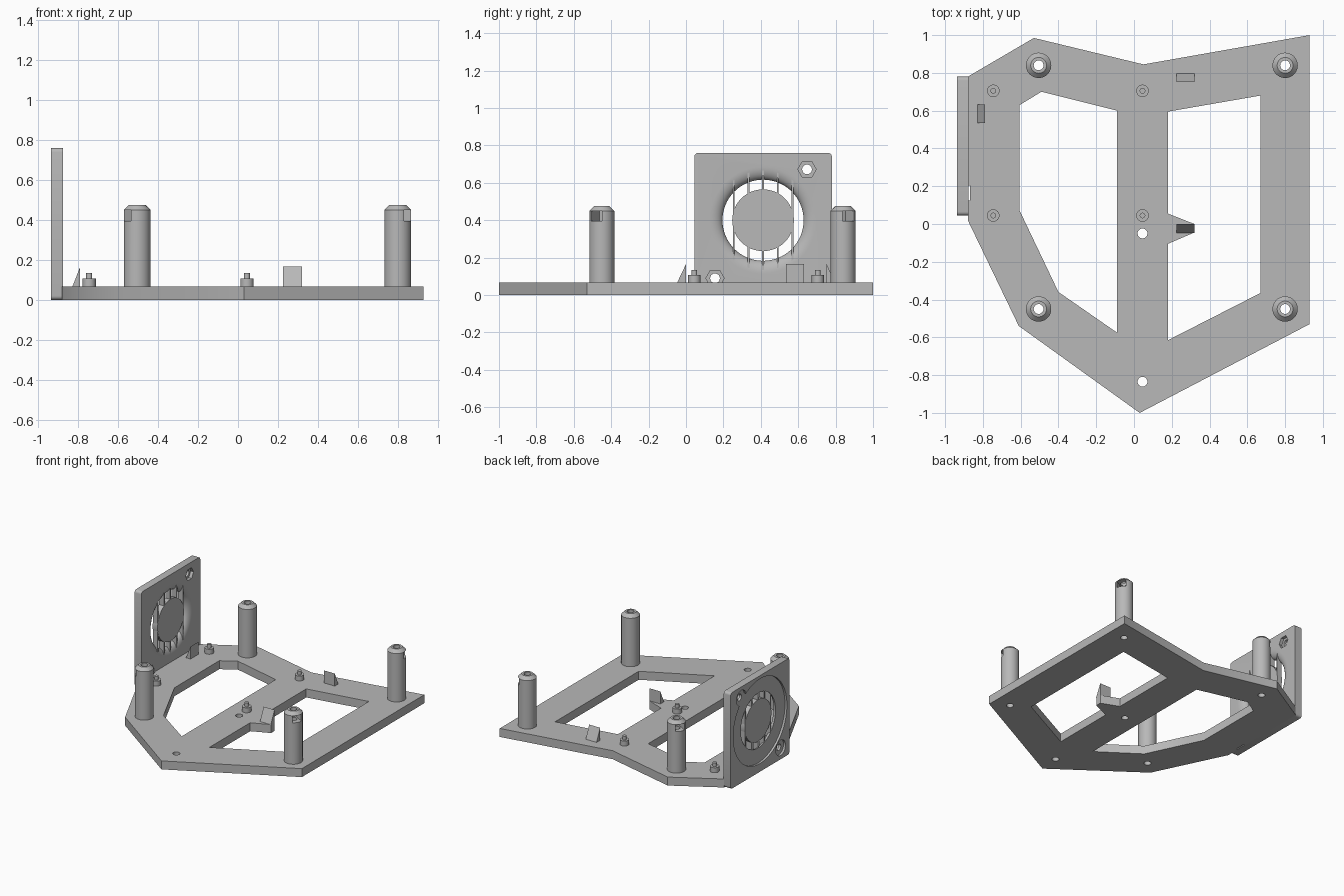
import bpy, bmesh, math
from mathutils import Vector, Matrix

old = bpy.data.objects.get("Cube")
if old:
    bpy.data.objects.remove(old, do_unlink=True)

grey = bpy.data.materials.new("plastic grey")
grey.use_nodes = True
colour = (0.48, 0.48, 0.48, 1)
grey.diffuse_color = colour
grey.node_tree.nodes["Principled BSDF"].inputs["Base Color"].default_value = colour

TOP = 0.067                      # top of the base
OUT, REC, INN = -0.937, -0.92, -0.876   # fan panel depths along x
FAN_Y, FAN_Z = 0.412, 0.40


def finish(name, bm):
    bmesh.ops.recalc_face_normals(bm, faces=bm.faces)
    mesh = bpy.data.meshes.new(name)
    bm.to_mesh(mesh)
    bm.free()
    mesh.materials.append(grey)
    ob = bpy.data.objects.new(name, mesh)
    bpy.context.collection.objects.link(ob)
    return ob


def prism(name, pts, lo, hi, axis="z"):
    """Extrude a 2D outline along an axis; outlines are xy, xz or yz."""
    place = {"z": lambda a, b, c: (a, b, c),
             "y": lambda a, b, c: (a, c, b),
             "x": lambda a, b, c: (c, a, b)}[axis]
    bm = bmesh.new()
    face = bm.faces.new([bm.verts.new(place(a, b, lo)) for a, b in pts])
    moved = bmesh.ops.extrude_face_region(bm, geom=[face])["geom"]
    shift = Vector(place(0, 0, hi - lo))
    bmesh.ops.translate(bm, vec=shift, verts=[v for v in moved if isinstance(v, bmesh.types.BMVert)])
    return finish(name, bm)


def rect(a0, a1, b0, b1):
    return [(a0, b0), (a1, b0), (a1, b1), (a0, b1)]


def ring(a, b, r, n=32):
    return [(a + r * math.cos(math.tau * i / n), b + r * math.sin(math.tau * i / n)) for i in range(n)]


def lathe(name, profile, matrix, n=40):
    """Closed solid turned from (radius, height) points."""
    bm = bmesh.new()
    rows = [[bm.verts.new(matrix @ Vector((x, y, h))) for x, y in ring(0, 0, r, n)] for r, h in profile]
    for low, high in zip(rows, rows[1:]):
        for i in range(n):
            j = (i + 1) % n
            bm.faces.new((low[i], low[j], high[j], high[i]))
    bm.faces.new(rows[0])
    bm.faces.new(rows[-1])
    return finish(name, bm)


def cut(ob, cutters):
    """Subtract each cutter, bake the result and delete the cutters."""
    for c in cutters:
        mod = ob.modifiers.new("cut", "BOOLEAN")
        mod.operation, mod.solver, mod.object = "DIFFERENCE", "EXACT", c
    deps = bpy.context.evaluated_depsgraph_get()
    mesh = bpy.data.meshes.new_from_object(ob.evaluated_get(deps))
    ob.modifiers.clear()
    ob.data = mesh
    mesh.materials.clear()
    mesh.materials.append(grey)
    for c in cutters:
        bpy.data.objects.remove(c, do_unlink=True)


def smooth(ob):
    bpy.ops.object.select_all(action="DESELECT")
    ob.select_set(True)
    bpy.context.view_layer.objects.active = ob
    bpy.ops.object.shade_smooth_by_angle(angle=math.radians(30))


# Base frame with two windows and screw holes
posts = {"back_right": (-0.505, 0.84), "back_left": (0.80, 0.84),
         "front_right": (-0.505, -0.45), "front_left": (0.80, -0.45)}
screws = [(0.647, 0.672), (0.155, 0.09)]

base = prism("base_frame", [(0.93, 1), (0.93, -0.53), (0.03, -1), (-0.61, -0.54),
                            (-0.88, 0.02), (-0.88, 0.78), (-0.53, 0.985), (0.05, 0.845)], 0, TOP)
right_window = [(-0.605, 0.63), (-0.49, 0.70), (-0.09, 0.60), (-0.09, -0.575), (-0.40, -0.36), (-0.605, 0.07)]
left_window = [(0.18, 0.595), (0.67, 0.68), (0.67, -0.365), (0.18, -0.615),
               (0.18, -0.105), (0.32, -0.045), (0.32, 0.0), (0.18, 0.055)]
holes = [(0.045, -0.05), (0.045, -0.835)] + list(posts.values())
cutters = [prism("cutter", w, -0.1, 0.2) for w in (right_window, left_window)]
cutters += [prism("cutter", ring(x, y, 0.026, 24), -0.1, 0.2) for x, y in holes]
cutters.append(prism("cutter", rect(-0.89, -0.867, 0.125, 0.205), -0.1, 0.2))
cut(base, cutters)
smooth(base)

# Tall bored posts, each with a nut slot turned outwards
for side, (x, y) in posts.items():
    post = lathe("post_" + side, [(0.067, TOP - 0.002), (0.067, 0.45), (0.042, 0.475)],
                 Matrix.Translation((x, y, 0)))
    bore = prism("cutter", ring(x, y, 0.026, 24), -0.1, 0.6)
    slot = prism("cutter", rect(-0.035, 0.12, -0.035, 0.035), 0.395, 0.45)
    angle = math.atan2(0.5 if y > 0 else -0.5, 0.87 if x > 0 else -0.87)
    slot.data.transform(Matrix.Translation((x, y, 0)) @ Matrix.Rotation(angle, 4, "Z"))
    cut(post, [bore, slot])
    smooth(post)

# Small board standoffs with locating pins
for x in (-0.745, 0.045):
    for y in (0.045, 0.705):
        smooth(lathe("board_standoff", [(0.033, TOP - 0.002), (0.033, 0.106), (0.015, 0.106), (0.015, 0.135)],
                     Matrix.Translation((x, y, 0)), 24))

# Wedge clips that hold the board edges
LOW, HIGH = TOP - 0.002, 0.166
prism("clip_back", [(0.797, LOW), (0.752, LOW), (0.752, HIGH)], 0.225, 0.32, "x")
prism("clip_front", [(-0.048, LOW), (0, LOW), (0, HIGH)], 0.225, 0.32, "x")
prism("clip_side", [(-0.83, LOW), (-0.79, LOW), (-0.79, HIGH)], 0.535, 0.632, "y")

# Fan panel: rounded square, flared opening, shallow outer recess, screw holes
corners = []
for cy, cz, start in ((0.76, 0.74, 0), (0.065, 0.74, 1), (0.065, 0.02, 2), (0.76, 0.02, 3)):
    for k in range(5):
        a = (start + k / 4) * math.pi / 2
        corners.append((cy + 0.02 * math.cos(a), cz + 0.02 * math.sin(a)))
panel = prism("fan_panel", corners, OUT, INN, "x")
flare = [(0.217, OUT - 0.1)]
for k in range(9):
    t = k / 8 * math.pi / 2
    flare.append((0.285 - 0.068 * math.cos(t), REC + (INN - REC) * math.sin(t)))
flare.append((0.285, INN + 0.1))
to_x = Matrix.Translation((0, FAN_Y, FAN_Z)) @ Matrix.Rotation(math.pi / 2, 4, "Y")
cutters = [lathe("cutter", flare, to_x, 64),
           prism("cutter", ring(FAN_Y, FAN_Z, 0.335, 64), OUT - 0.1, REC, "x")]
for y, z in screws:
    cutters.append(prism("cutter", ring(y, z, 0.06), OUT - 0.1, REC, "x"))
    cutters.append(prism("cutter", ring(y, z, 0.026, 24), OUT - 0.2, INN + 0.1, "x"))
    cutters.append(prism("cutter", ring(y, z, 0.049, 6), INN - 0.025, INN + 0.05, "x"))
cut(panel, cutters)
smooth(panel)

# Fan hub disc and upright grille slats
smooth(prism("fan_hub", ring(FAN_Y, FAN_Z, 0.165, 48), REC, INN - 0.001, "x"))
for k in range(-2, 3):
    d = k * 0.0785
    outer, inner = (math.sqrt(r * r - d * d) for r in (0.222, 0.285))
    prism("fan_slat", [(REC, FAN_Z - outer), (INN - 0.002, FAN_Z - inner),
                       (INN - 0.002, FAN_Z + inner), (REC, FAN_Z + outer)],
          FAN_Y + d - 0.005, FAN_Y + d + 0.005, "y")
